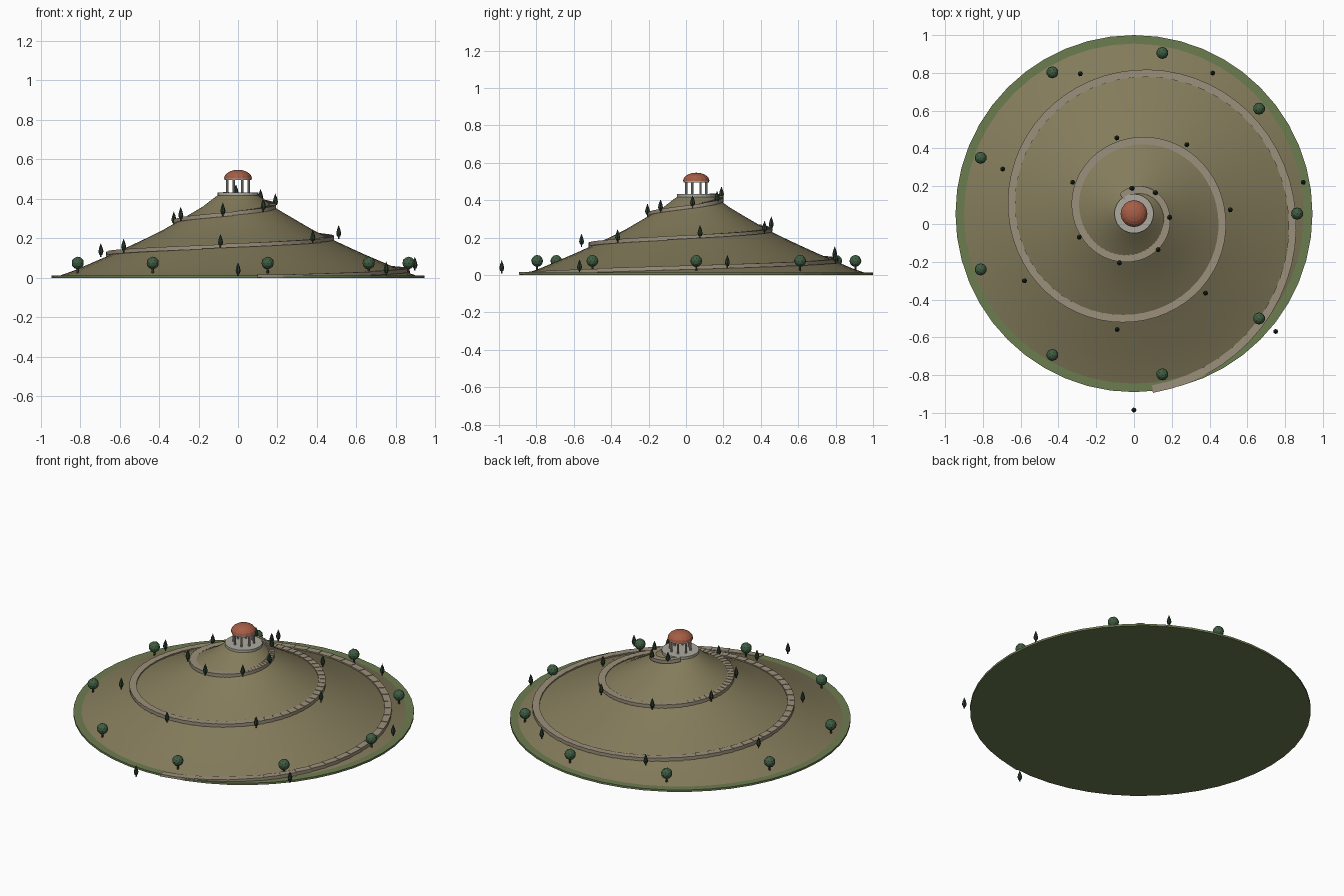
import bpy, bmesh, math
from mathutils import Vector, Matrix

if "Cube" in bpy.data.objects:
    bpy.data.objects.remove(bpy.data.objects["Cube"])

CY = 0.055  # hill axis is at x = 0, y = CY


def mat(name, rgb):
    m = bpy.data.materials.new(name)
    m.diffuse_color = (*rgb, 1)
    m.use_nodes = True
    m.node_tree.nodes["Principled BSDF"].inputs["Base Color"].default_value = m.diffuse_color
    return m


GRASS = mat("grass", (0.15, 0.20, 0.08))
EARTH = mat("earth", (0.23, 0.20, 0.105))
PAVING = mat("paving", (0.33, 0.28, 0.20))
STONE = mat("stone", (0.42, 0.40, 0.35))
TILE = mat("tile", (0.38, 0.11, 0.06))
LEAF = mat("leaf", (0.05, 0.11, 0.055))
CYPRESS = mat("cypress", (0.025, 0.045, 0.025))
BARK = mat("bark", (0.08, 0.05, 0.03))


def finish(name, bm, material, smooth=False):
    bmesh.ops.recalc_face_normals(bm, faces=bm.faces)
    me = bpy.data.meshes.new(name)
    bm.to_mesh(me)
    bm.free()
    ob = bpy.data.objects.new(name, me)
    bpy.context.collection.objects.link(ob)
    me.materials.append(material)
    if smooth:
        bpy.context.view_layer.objects.active = ob
        ob.select_set(True)
        bpy.ops.object.shade_smooth_by_angle(angle=math.radians(35))
        ob.select_set(False)
    return ob


def lathe(bm, profile, sides, x=0.0, y=CY, z=0.0):
    """Closed solid of revolution from (radius, height) points."""
    rings = []
    for r, h in profile:
        n = 1 if r == 0 else sides
        rings.append([bm.verts.new((x + r * math.cos(math.tau * i / sides),
                                    y + r * math.sin(math.tau * i / sides), z + h))
                      for i in range(n)])
    for a, b in zip(rings, rings[1:]):
        for i in range(sides):
            j = (i + 1) % sides
            if len(b) == 1:
                bm.faces.new((a[i], a[j], b[0]))
            else:
                bm.faces.new((a[i], a[j], b[j], b[i]))
    bm.faces.new(rings[0][::-1])
    if len(rings[-1]) > 1:
        bm.faces.new(rings[-1])


def turned(name, profile, sides, material, smooth=False):
    bm = bmesh.new()
    lathe(bm, profile, sides)
    return finish(name, bm, material, smooth)


# Spiral: radii of the cypress row every 50.25 degrees; the path runs just inside
STEP, START = 50.25, -90.0
ROW = [1.04, .976, .911, .853, .793, .734, .68, .62, .566, .51,
       .46, .411, .365, .316, .272, .23, .19, .159, .135]


def row_radius(deg):
    t = (deg - START) / STEP
    i = min(max(int(t), 0), len(ROW) - 2)
    return ROW[i] + (ROW[i + 1] - ROW[i]) * (t - i)


def path_radius(deg):
    return row_radius(deg) / 1.105


def path_height(deg):
    return 0.045 + 0.000456 * deg


def polar(r, deg, z):
    a = math.radians(deg)
    return (r * math.cos(a), CY + r * math.sin(a), z)


# Ground and hill
turned("grass_base", [(0.945, 0), (0.945, 0.012)], 48, GRASS)
turned("hill", [(0.9, 0.005), (0.9, 0.012), (0.83, 0.037), (0.735, 0.078), (0.64, 0.119),
                (0.55, 0.16), (0.465, 0.2), (0.38, 0.242), (0.31, 0.283), (0.24, 0.324),
                (0.175, 0.363), (0.13, 0.398), (0.1, 0.42)], 48, EARTH, True)

# Spiral path of flat slabs
bm = bmesh.new()
N, A0, A1 = 155, -84.0, 846.0
for k in range(N):
    a, b = (A0 + (A1 - A0) * (k + d) / N for d in (0, 1))
    top = path_height((a + b) / 2) + 0.006
    low = max(top - 0.02, 0.002)
    quad = [(a, -0.02), (a, 0.02), (b, 0.02), (b, -0.02)]
    lo = [bm.verts.new(polar(path_radius(d) + w, d, low)) for d, w in quad]
    hi = [bm.verts.new(polar(path_radius(d) + w, d, max(top, 0.016))) for d, w in quad]
    bm.faces.new(lo[::-1])
    bm.faces.new(hi)
    for i in range(4):
        j = (i + 1) % 4
        bm.faces.new((lo[i], lo[j], hi[j], hi[i]))
finish("spiral_path", bm, PAVING)

# Summit pavilion
turned("pavilion_floor", [(0.104, 0.418), (0.104, 0.433)], 24, STONE)
bm = bmesh.new()
for k in range(8):
    x, y, z = polar(0.058, 45 * k + 22.5, 0.433)
    lathe(bm, [(0.006, 0), (0.006, 0.066)], 8, x, y, z)
finish("pavilion_columns", bm, STONE)
turned("pavilion_ring", [(0.068, 0.495), (0.068, 0.503)], 20, STONE)
dome = [(0.071 * math.cos(math.radians(t)), 0.502 + 0.045 * math.sin(math.radians(t)))
        for t in range(0, 90, 18)]
turned("pavilion_dome", dome + [(0, 0.547)], 16, TILE)

# Round trees around the foot of the hill
crowns, trunks = bmesh.new(), bmesh.new()
for k in range(9):
    x, y, z = polar(0.864, 40 * k, 0.012)
    lathe(trunks, [(0.007, 0), (0.005, 0.045)], 6, x, y, z)
    bmesh.ops.create_icosphere(crowns, subdivisions=2, radius=0.032,
                               matrix=Matrix.Translation((x, y, 0.075)))
finish("round_tree_trunks", trunks, BARK)
finish("round_tree_crowns", crowns, LEAF)

# Cypresses lining the outside of the path
crowns, trunks = bmesh.new(), bmesh.new()
for k, r in enumerate(ROW):
    deg = START + STEP * k
    x, y, z = polar(r, deg, max(path_height(deg) - 0.014, 0.008))
    lathe(trunks, [(0.004, 0), (0.004, 0.016)], 6, x, y, z)
    lathe(crowns, [(0.008, 0.012), (0.0135, 0.028), (0.009, 0.048), (0, 0.071)], 7, x, y, z)
finish("cypress_trunks", trunks, BARK)
finish("cypress_crowns", crowns, CYPRESS)
